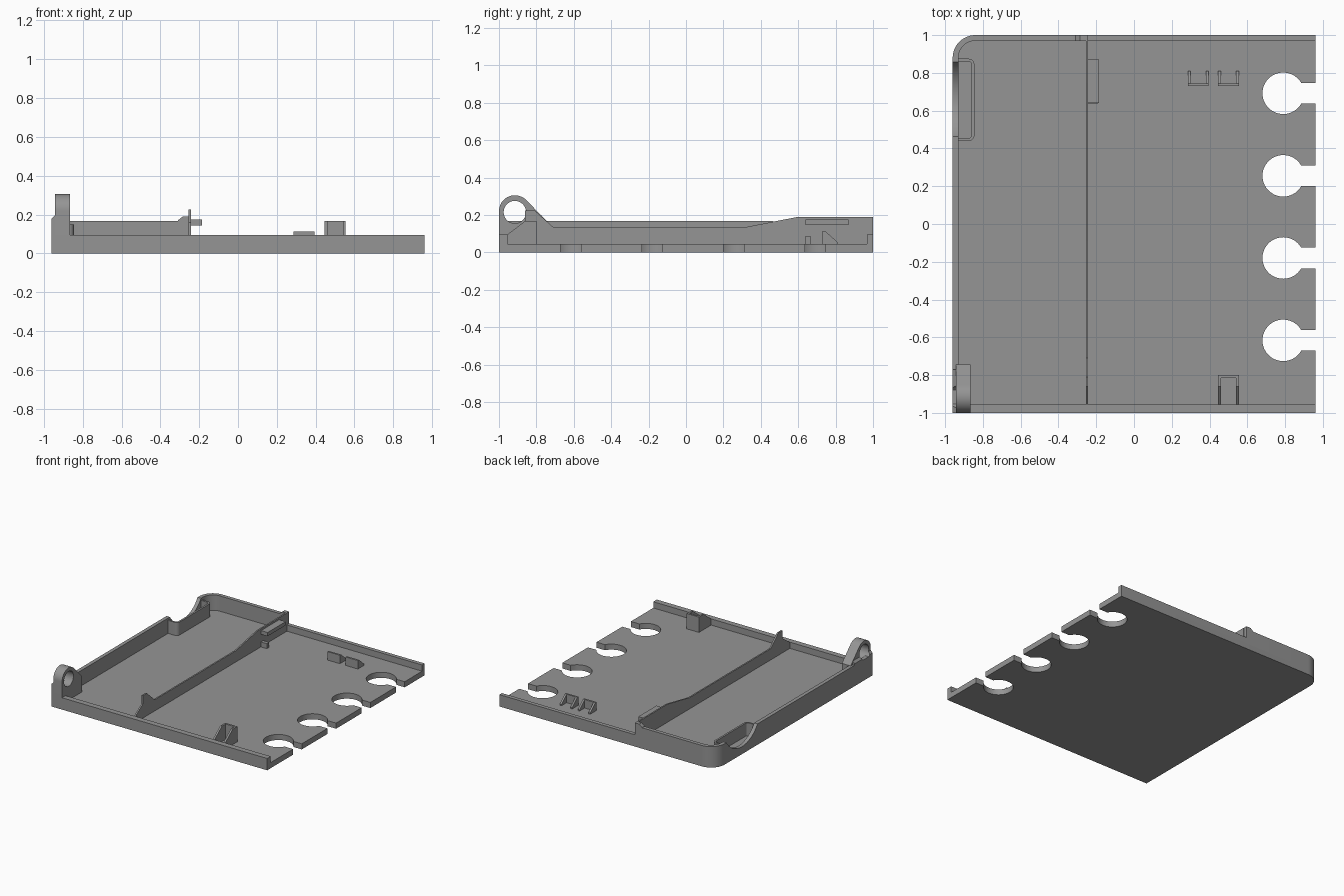
import bpy, bmesh, math
from mathutils import Vector

if "Cube" in bpy.data.objects:
    bpy.data.objects.remove(bpy.data.objects["Cube"])

grey = bpy.data.materials.new("plain grey")
grey.diffuse_color = (0.30, 0.30, 0.30, 1)
grey.use_nodes = True
grey.node_tree.nodes["Principled BSDF"].inputs["Base Color"].default_value = grey.diffuse_color
FLOOR = 0.045


def arc(cx, cy, r, a0, a1, n=12):
    return [(cx + r * math.cos(math.radians(a0 + (a1 - a0) * i / n)),
             cy + r * math.sin(math.radians(a0 + (a1 - a0) * i / n))) for i in range(n + 1)]


def prism(name, pts, lo, hi, axis="z"):
    """Extrude a closed 2D outline along an axis: z uses (x, y), x uses (y, z), y uses (x, z)."""
    place = {"z": lambda a, b, h: (a, b, h),
             "x": lambda a, b, h: (h, a, b),
             "y": lambda a, b, h: (a, h, b)}[axis]
    bm = bmesh.new()
    face = bm.faces.new([bm.verts.new(place(a, b, lo)) for a, b in pts])
    ext = bmesh.ops.extrude_face_region(bm, geom=[face])
    step = Vector(place(0, 0, hi - lo))
    bmesh.ops.translate(bm, vec=step, verts=[v for v in ext["geom"] if isinstance(v, bmesh.types.BMVert)])
    bmesh.ops.recalc_face_normals(bm, faces=bm.faces)
    mesh = bpy.data.meshes.new(name)
    bm.to_mesh(mesh)
    bm.free()
    mesh.materials.append(grey)
    obj = bpy.data.objects.new(name, mesh)
    bpy.context.collection.objects.link(obj)
    return obj


def box(name, x0, x1, y0, y1, z0, z1):
    return prism(name, [(x0, y0), (x1, y0), (x1, y1), (x0, y1)], z0, z1)


def activate(obj):
    bpy.ops.object.select_all(action="DESELECT")
    obj.select_set(True)
    bpy.context.view_layer.objects.active = obj


def cut(obj, cutter):
    activate(obj)
    mod = obj.modifiers.new("cut", "BOOLEAN")
    mod.operation, mod.solver, mod.object = "DIFFERENCE", "EXACT", cutter
    bpy.ops.object.modifier_apply(modifier=mod.name)
    bpy.data.objects.remove(cutter, do_unlink=True)


# Floor plate with a rounded back left corner and four keyhole slots
R = 0.11
outline = [(-0.96, -1), (0.96, -1)]
half = math.degrees(math.asin(0.055 / R))
for y in (-0.616, -0.18, 0.255, 0.692):
    outline += [(0.96, y - 0.055)] + arc(0.79, y, R, 360 - half, half, 36) + [(0.96, y + 0.055)]
outline += [(0.96, 1)] + arc(-0.84, 0.88, 0.12, 90, 180)
prism("floor_plate", outline, 0, FLOOR)

# Front wall, back wall and left wall
box("front_wall", -0.96, 0.96, -1, -0.955, FLOOR, 0.095)
prism("back_wall", [(-0.31, FLOOR), (0.96, FLOOR), (0.96, 0.095), (-0.245, 0.095),
                    (-0.245, 0.19), (-0.285, 0.19), (-0.31, 0.17)], 0.968, 1, "y")
left = prism("left_wall", [(-0.31, 1)] + arc(-0.84, 0.88, 0.12, 90, 180)
             + [(-0.96, -0.955), (-0.93, -0.955)]
             + arc(-0.84, 0.88, 0.09, 180, 90) + [(-0.31, 0.97)], FLOOR, 0.168)

# Finger scoop through the left wall
cut(left, prism("scoop_cutter", arc(0.66, 0.295, 0.235, 0, 352.5, 47), -1.1, -0.9, "x"))

# Thin pocket wall behind the scoop
prism("pocket_wall", [(-0.935, 0.44)] + arc(-0.875, 0.47, 0.03, -90, 0, 6)
      + arc(-0.875, 0.845, 0.03, 0, 90, 6) + [(-0.95, 0.875), (-0.95, 0.86)]
      + arc(-0.875, 0.845, 0.015, 90, 0, 6) + arc(-0.875, 0.47, 0.015, 0, -90, 6)
      + [(-0.935, 0.455)], FLOOR, 0.15)

# Hinge lug with a round eye and an outer shoulder
lug = prism("hinge_lug", [(-1, FLOOR)] + arc(-0.915, 0.22, 0.085, 180, 45, 20)
            + [(-0.745, 0.168), (-0.745, FLOOR)], -0.943, -0.865, "x")
cut(lug, prism("eye_cutter", arc(-0.915, 0.215, 0.06, 0, 350, 35), -1.1, -0.8, "x"))
shoulder = prism("lug_shoulder", [(-0.96, FLOOR), (-0.943, FLOOR), (-0.943, 0.197), (-0.96, 0.18)],
                 -1, -0.77, "y")
cut(shoulder, prism("shoulder_cutter", arc(-0.915, 0.215, 0.06, 0, 350, 35), -1.1, -0.8, "x"))

# Long divider with a raised hook at the front
prism("divider", [(-0.955, FLOOR), (-0.955, 0.095), (-0.86, 0.16), (-0.86, 0.225),
                  (-0.81, 0.225), (-0.71, 0.135), (0.32, 0.135), (0.6, 0.19),
                  (0.97, 0.19), (0.97, FLOOR)], -0.255, -0.243, "x")
box("divider_ledge", -0.243, -0.185, 0.64, 0.87, 0.145, 0.175)
box("ledge_stop", -0.243, -0.19, 0.637, 0.667, FLOOR, 0.085)

# Two small brackets at the back
for x in (0.34, 0.50):
    box("back_bracket_plate", x - 0.055, x + 0.055, 0.73, 0.745, FLOOR, 0.113)
    for s in (-1, 1):
        c = x + s * 0.0475
        prism("back_bracket_gusset", [(0.745, FLOOR), (0.81, FLOOR), (0.81, 0.055), (0.745, 0.113)],
              c - 0.0075, c + 0.0075, "x")

# Tall bracket at the front
box("front_bracket_plate", 0.445, 0.555, -0.815, -0.8, FLOOR, 0.168)
for c in (0.4525, 0.5475):
    prism("front_bracket_gusset", [(-0.955, FLOOR), (-0.955, 0.095), (-0.86, 0.168),
                                   (-0.815, 0.168), (-0.815, FLOOR)], c - 0.0075, c + 0.0075, "x")

# Smooth the curved sides, keep the edges sharp
for obj in list(bpy.context.scene.objects):
    activate(obj)
    bpy.ops.object.shade_smooth_by_angle(angle=math.radians(30))
